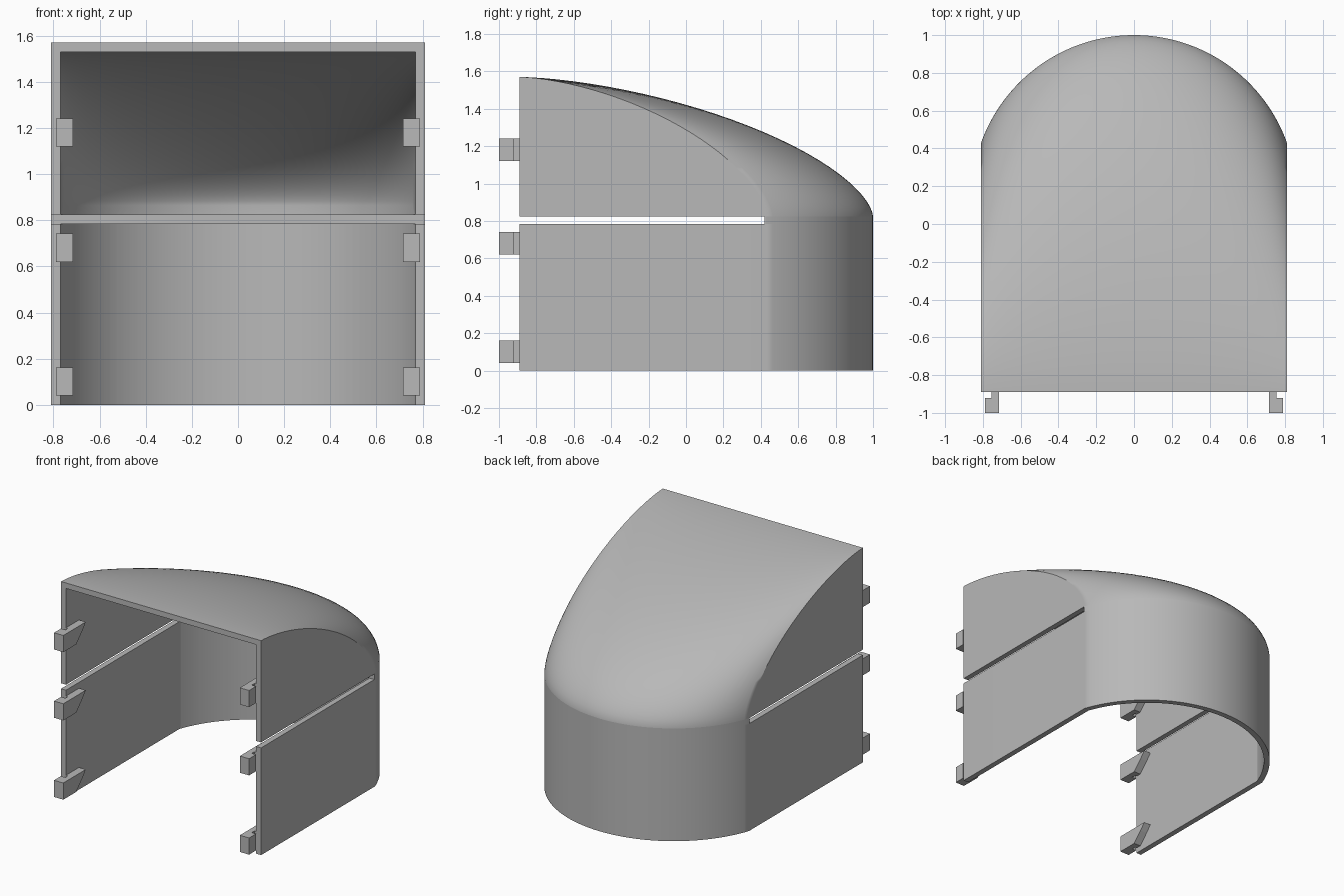
import bpy, bmesh
from math import sin, cos, asin, pi, radians

cube = bpy.data.objects.get("Cube")
if cube:
    bpy.data.objects.remove(cube, do_unlink=True)

grey = bpy.data.materials.new("matte_grey")
grey.use_nodes = True
GREY = (0.48, 0.48, 0.48, 1)
grey.diffuse_color = GREY
grey.node_tree.nodes["Principled BSDF"].inputs["Base Color"].default_value = GREY

FRONT, ARC_Y, WALL = -0.89, 0.14, 0.04
HALF_W, ARC_R = 0.81, 0.86
SLOT_LOW, SLOT_TOP, TOP = 0.785, 0.825, 1.57
COLUMNS, STEPS = 56, 28


def finish(name, bm):
    bmesh.ops.recalc_face_normals(bm, faces=bm.faces)
    mesh = bpy.data.meshes.new(name)
    bm.to_mesh(mesh)
    bm.free()
    mesh.materials.append(grey)
    obj = bpy.data.objects.new(name, mesh)
    bpy.context.collection.objects.link(obj)
    return obj


def loft(name, inset, profile, front=FRONT):
    """Solid with a rounded back: profile is (depth fraction, z) across each column."""
    bm = bmesh.new()
    radius, half = ARC_R - inset, HALF_W - inset
    limit = asin(half / radius)
    loops = []
    for i in range(COLUMNS + 1):
        a = limit * (2 * i / COLUMNS - 1)
        back = ARC_Y + radius * cos(a)
        loops.append([bm.verts.new((radius * sin(a), front + t * (back - front), z))
                      for t, z in profile])
    n = len(profile)
    for a, b in zip(loops, loops[1:]):
        for j in range(n):
            k = (j + 1) % n
            bm.faces.new((a[j], a[k], b[k], b[j]))
    bm.faces.new(loops[0])
    bm.faces.new(loops[-1])
    return finish(name, bm)


def select(obj):
    bpy.ops.object.select_all(action='DESELECT')
    obj.select_set(True)
    bpy.context.view_layer.objects.active = obj


def smooth(obj):
    select(obj)
    bpy.ops.object.shade_smooth_by_angle(angle=radians(30))
    mod = obj.modifiers.new("even_normals", 'WEIGHTED_NORMAL')
    mod.keep_sharp = True


def hollow(obj, cutter):
    mod = obj.modifiers.new("hollow", 'BOOLEAN')
    mod.operation, mod.solver, mod.object = 'DIFFERENCE', 'EXACT', cutter
    select(obj)
    bpy.ops.object.modifier_apply(modifier=mod.name)
    bpy.data.objects.remove(cutter, do_unlink=True)
    smooth(obj)


def dome(base, top):
    """Falling roof curve from the front edge to the back rim."""
    angles = [pi / 2 * j / STEPS for j in range(STEPS)]
    curve = [(sin(a) ** 1.25, base + (top - base) * cos(a) ** 1.25) for a in angles]
    return curve + [(1, base)]


# Lower wall, open at the front, top and bottom
lower_wall = loft("lower_wall", 0, [(0, 0), (0, SLOT_LOW), (1, SLOT_LOW), (1, 0)])
hollow(lower_wall, loft("wall_cutter", WALL, [(-.1, -.1), (-.1, 1), (1, 1), (1, -.1)]))

# Domed hood, open at the front and bottom
hood = loft("hood", 0, [(0, SLOT_TOP)] + dome(SLOT_TOP, TOP))
ceiling = TOP - WALL
hollow(hood, loft("hood_cutter", WALL,
                  [(-.1, .7), (-.1, ceiling)] + dome(SLOT_TOP + WALL, ceiling) + [(1, .7)]))

# Shelf joining wall and hood behind the side slots
shelf = loft("shelf", 0, [(0, SLOT_LOW), (0, SLOT_TOP), (1, SLOT_TOP), (1, SLOT_LOW)], 0.42)
smooth(shelf)


def prism(bm, outline, place, low, high):
    ends = [[bm.verts.new(place(u, v, w)) for u, v in outline] for w in (low, high)]
    bm.faces.new(ends[0])
    bm.faces.new(ends[1])
    for j in range(len(outline)):
        k = (j + 1) % len(outline)
        bm.faces.new((ends[0][j], ends[0][k], ends[1][k], ends[1][j]))


# Hooked clips with a tapered tail along the inner wall
for level, z in (("lower", 0.04), ("middle", 0.62), ("upper", 1.12)):
    for side, s in (("left", 1), ("right", -1)):
        bm = bmesh.new()
        h = 0.122
        hook = [(.715, -1), (.79, -1), (.79, -.92), (.755, -.92), (.755, -.89), (.715, -.89)]
        prism(bm, hook, lambda u, v, w: (s * u, v, w), z, z + h)
        tail = [(-.89, z), (-.85, z), (-.78, z + h * .6), (-.74, z + h), (-.89, z + h)]
        prism(bm, tail, lambda u, v, w: (s * w, u, v), .715, .772)
        finish(f"{level}_{side}_clip", bm)
